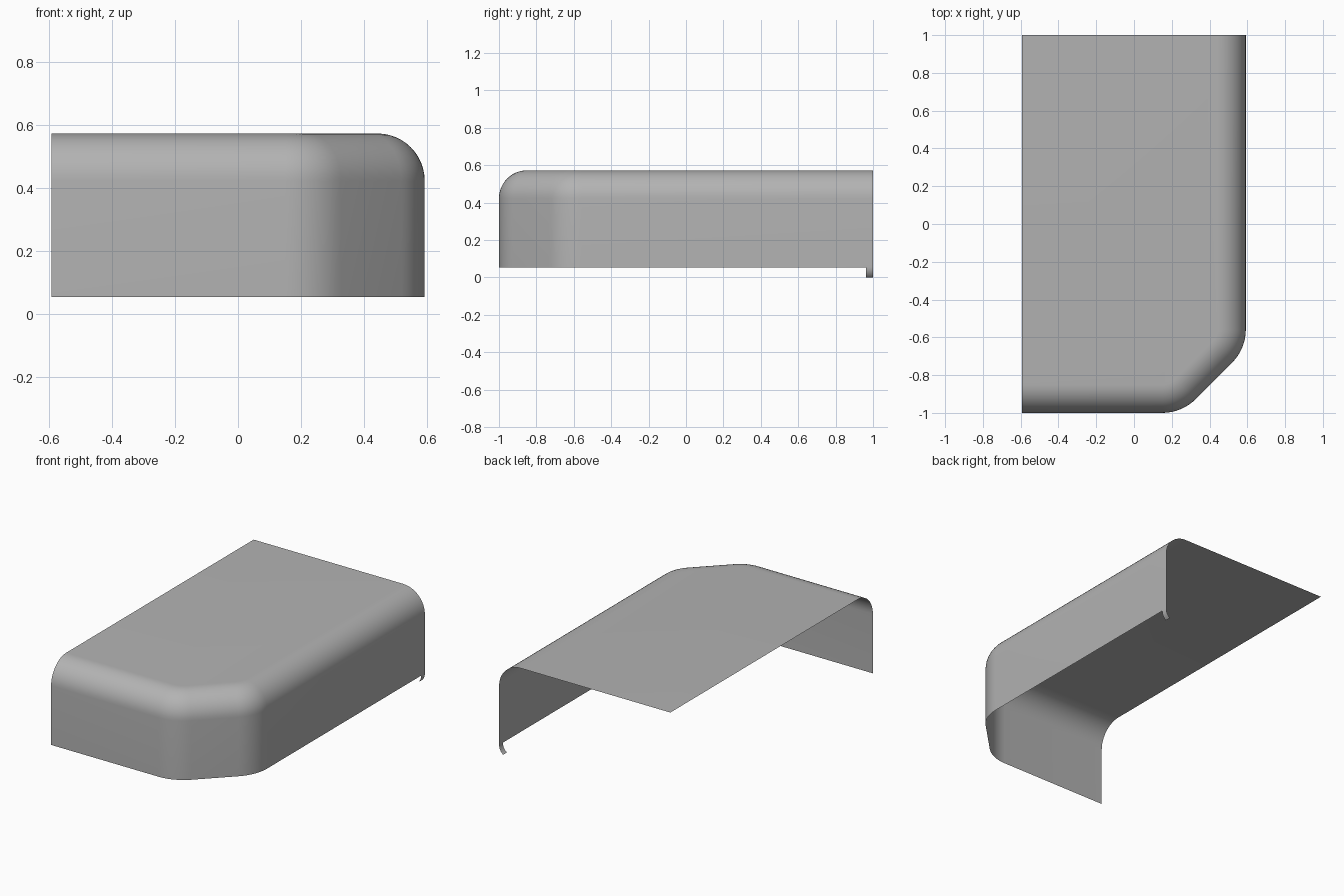
import bpy, bmesh
from math import sin, cos, radians

if "Cube" in bpy.data.objects:
    bpy.data.objects.remove(bpy.data.objects["Cube"])

X, BASE, TOP = 0.592, 0.054, 0.573   # half width, wall foot, roof height
EDGE, CORNER = 0.15, 0.25            # roof edge radius, plan corner radius

grey = bpy.data.materials.new("dark_grey")
grey.diffuse_color = (0.45, 0.45, 0.45, 1)
grey.use_nodes = True
grey.node_tree.nodes["Principled BSDF"].inputs["Base Color"].default_value = grey.diffuse_color


def build(name, rows, cap=None):
    """Bridge rows of points from bottom to top, optionally closing the last row."""
    bm = bmesh.new()
    grid = [[bm.verts.new(p) for p in row] for row in rows]
    for a, b in zip(grid, grid[1:]):
        for i in range(len(a) - 1):
            bm.faces.new((a[i], a[i + 1], b[i + 1], b[i]))
    if cap:
        bm.faces.new(grid[-1] + [bm.verts.new(cap)])
    mesh = bpy.data.meshes.new(name)
    bm.to_mesh(mesh)
    bm.free()
    mesh.materials.append(grey)
    obj = bpy.data.objects.new(name, mesh)
    bpy.context.collection.objects.link(obj)
    bpy.ops.object.select_all(action='DESELECT')
    obj.select_set(True)
    bpy.context.view_layer.objects.active = obj
    bpy.ops.object.shade_smooth_by_angle(angle=radians(40))
    return obj


def outline(inset, z):
    """Plan outline of front wall, angled corner and right wall, moved inwards."""
    pts = [(-X, -1 + inset, z)]
    r = CORNER - inset
    for cx, cy, start in ((0.15, -0.75, -90), (X - CORNER, -0.558, -45)):
        for i in range(9):
            a = radians(start + 45 * i / 8)
            pts.append((cx + r * cos(a), cy + r * sin(a), z))
    return pts + [(X - inset, 1, z)]


# Cover shell: upright walls, rounded roof edge and flat roof
rings = [outline(0, BASE)]
for i in range(13):
    a = radians(90 * i / 12)
    rings.append(outline(EDGE * (1 - cos(a)), TOP - EDGE + EDGE * sin(a)))
build("cover_shell", rings, cap=(-X, 1, TOP))

# Small curled tab under the back end of the right wall
TURN = radians(55)
curl = BASE / sin(TURN)
tab = []
for i in range(9):
    a = TURN * (1 - i / 8)
    x, z = X - curl * (1 - cos(a)), BASE - curl * sin(a)
    tab.append([(x, 0.963, z), (x, 1, z)])
build("curled_tab", tab)
